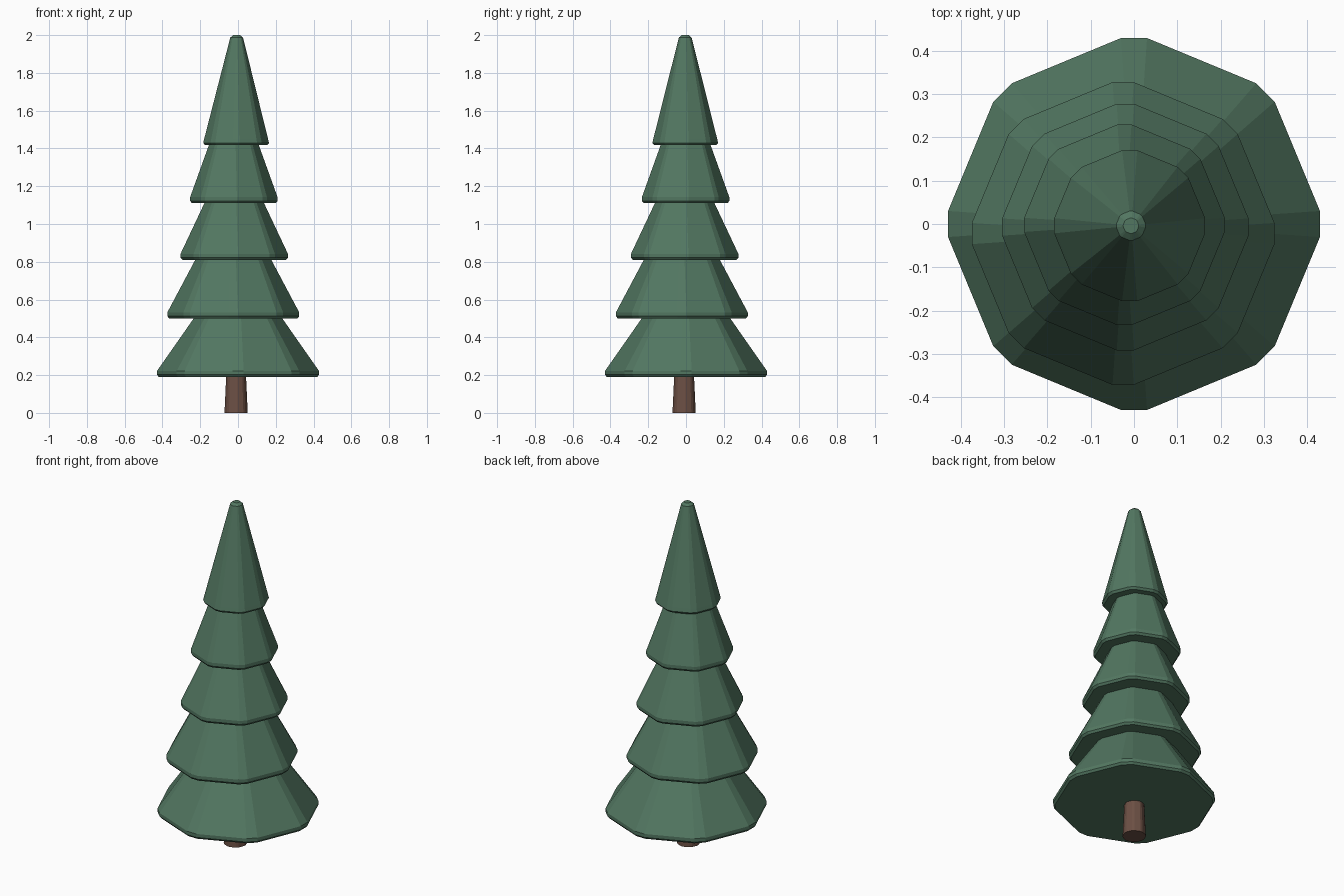
import bpy, bmesh, math

cube = bpy.data.objects.get("Cube")
if cube:
    bpy.data.objects.remove(cube)


def material(name, color):
    mat = bpy.data.materials.new(name)
    mat.use_nodes = True
    mat.diffuse_color = (*color, 1)
    mat.node_tree.nodes["Principled BSDF"].inputs["Base Color"].default_value = (*color, 1)
    return mat


needles = material("needle green", (0.085, 0.185, 0.12))
bark = material("bark brown", (0.15, 0.08, 0.058))


def octagon_loft(name, mat, rings, chamfer):
    """Stack chamfered octagons given as (x, y, z, radius)."""
    bm = bmesh.new()
    loops = []
    for x, y, z, radius in rings:
        loop = []
        for corner in range(8):
            for side in (-1, 1):
                a = corner * math.pi / 4 + side * chamfer
                loop.append(bm.verts.new((x + radius * math.cos(a),
                                          y + radius * math.sin(a), z)))
        loops.append(loop)
    for low, high in zip(loops, loops[1:]):
        for i in range(16):
            j = (i + 1) % 16
            bm.faces.new((low[i], low[j], high[j], high[i]))
    bm.faces.new(loops[0][::-1])
    bm.faces.new(loops[-1])
    mesh = bpy.data.meshes.new(name)
    bm.to_mesh(mesh)
    bm.free()
    mesh.materials.append(mat)
    obj = bpy.data.objects.new(name, mesh)
    bpy.context.collection.objects.link(obj)
    return obj


# Trunk, tapering upward into the lowest tier
octagon_loft("trunk", bark, [(-0.01, -0.01, 0, 0.062),
                             (-0.01, -0.01, 0.3, 0.048)], 0.12)

# Branch tiers: centre x, centre y, base z, rim radius, top z, top radius
tiers = {
    "bottom_tier": (0, 0, 0.19, 0.43, 0.55, 0.2),
    "lower_tier": (-0.025, -0.022, 0.5, 0.35, 0.87, 0.17),
    "middle_tier": (-0.02, -0.007, 0.81, 0.285, 1.17, 0.13),
    "upper_tier": (-0.022, -0.002, 1.11, 0.232, 1.48, 0.11),
}
for name, (x, y, z, r, top, top_r) in tiers.items():
    octagon_loft(name, needles, [(x, y, z, r - 0.01), (x, y, z + 0.012, r),
                                 (x, y, z + 0.032, r), (x, y, top, top_r)], 0.07)

# Treetop with a blunt, bevelled tip
octagon_loft("treetop", needles, [(-0.01, -0.004, 1.417, 0.165), (-0.01, -0.004, 1.429, 0.175),
                                  (-0.01, -0.004, 1.45, 0.17), (-0.007, -0.004, 1.987, 0.034),
                                  (-0.007, -0.004, 2.0, 0.018)], 0.1)
